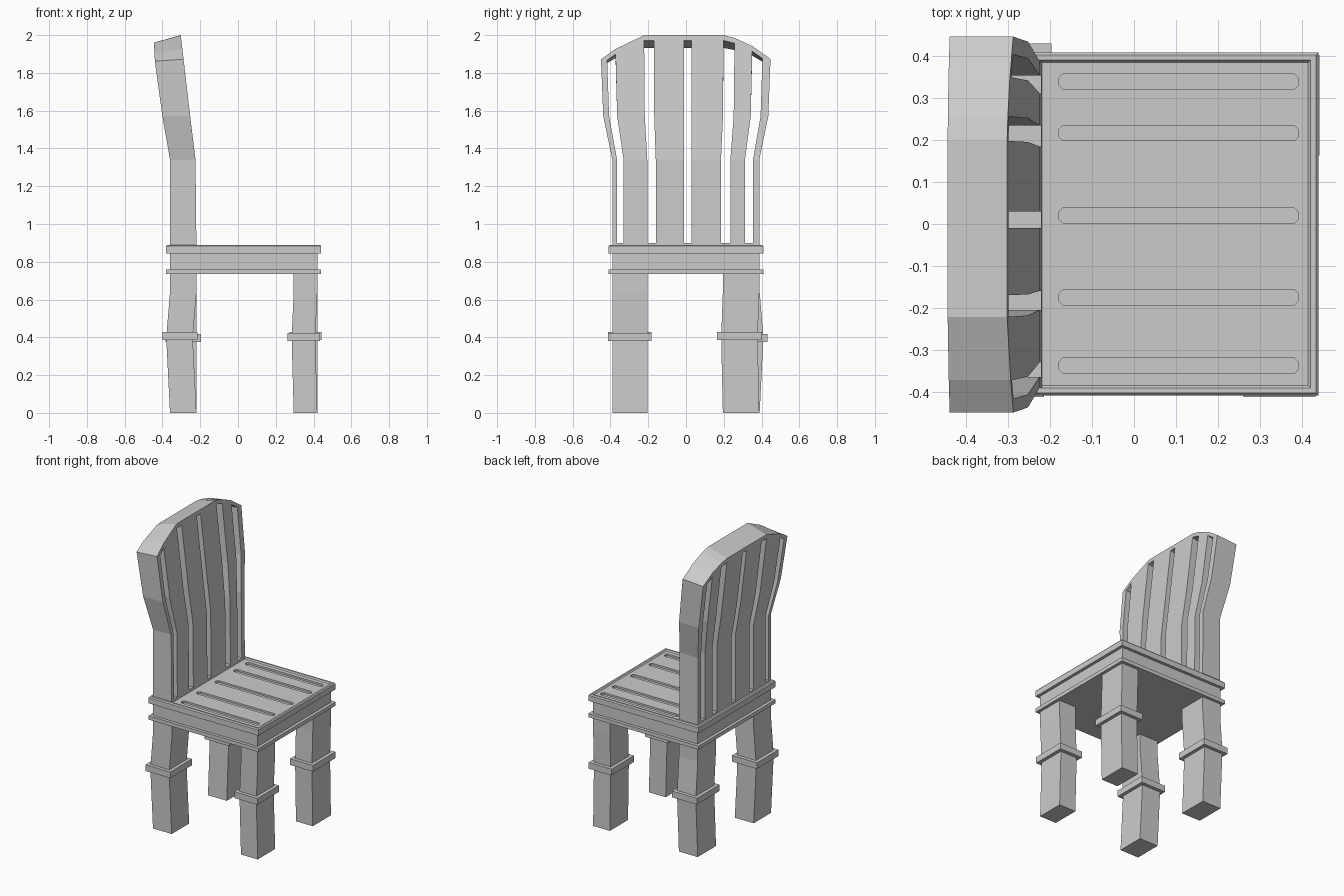
import bpy, bmesh

if "Cube" in bpy.data.objects:
    bpy.data.objects.remove(bpy.data.objects["Cube"])


def finish(name, bm):
    bmesh.ops.remove_doubles(bm, verts=bm.verts, dist=1e-5)
    bmesh.ops.recalc_face_normals(bm, faces=bm.faces)
    me = bpy.data.meshes.new(name)
    bm.to_mesh(me)
    bm.free()
    ob = bpy.data.objects.new(name, me)
    bpy.context.collection.objects.link(ob)
    return ob


def loft(name, rings):
    """Skin a stack of closed rings and cap both ends."""
    bm = bmesh.new()
    vs = [[bm.verts.new(p) for p in r] for r in rings]
    n = len(rings[0])
    for a, b in zip(vs, vs[1:]):
        for i in range(n):
            j = (i + 1) % n
            bm.faces.new((a[i], a[j], b[j], b[i]))
    bm.faces.new(vs[0][::-1])
    bm.faces.new(vs[-1])
    return finish(name, bm)


def rect(x0, x1, y0, y1, z, off=0.0, cut=0.0):
    """Rectangle at height z, grown by off, with optional cut corners."""
    x0, x1, y0, y1 = x0 - off, x1 + off, y0 - off, y1 + off
    if not cut:
        return [(x0, y0, z), (x1, y0, z), (x1, y1, z), (x0, y1, z)]
    c = cut
    return [(x0 + c, y0, z), (x1 - c, y0, z), (x1, y0 + c, z), (x1, y1 - c, z),
            (x1 - c, y1, z), (x0 + c, y1, z), (x0, y1 - c, z), (x0, y0 + c, z)]


def interp(pts, t):
    for (a, va), (b, vb) in zip(pts, pts[1:]):
        if t <= b:
            return va + (vb - va) * max(0.0, (t - a) / (b - a))
    return pts[-1][1]


# Seat with two raised rims and a slightly sunken top panel
steps = [(.02, .735), (.02, .76), (0, .76), (0, .845), (.02, .845),
         (.02, .883), (.014, .89), (.002, .89), (-.004, .882)]
seat = loft("seat", [rect(-.36, .42, -.39, .39, z, o) for o, z in steps])

# Grooves in the seat
for k, y in enumerate((-.338, -.175, .02, .217, .34)):
    cutter = loft("groove_cutter", [rect(-.18, .393, y - .018, y + .018, z, 0, .01)
                                    for z in (.87, .92)])
    cutter.hide_render = True
    cutter.hide_set(True)
    mod = seat.modifiers.new("groove_%d" % k, "BOOLEAN")
    mod.operation, mod.solver, mod.object = "DIFFERENCE", "EXACT", cutter

# Legs bent a little at the knee, each with a band
legs = {  # x range, y range, knee shift, band height
    "rear_leg_right": (-.36, -.22, -.39, -.205, -.018, 0, .385),
    "rear_leg_left": (-.36, -.22, .195, .39, 0, .018, .375),
    "front_leg_right": (.295, .42, -.39, -.205, -.01, 0, .38),
    "front_leg_left": (.295, .42, .195, .388, 0, -.008, .385),
}
for name, (x0, x1, y0, y1, dx, dy, zb) in legs.items():
    knee = (x0 + dx, x1 + dx, y0 + dy, y1 + dy)
    loft(name, [rect(x0, x1, y0, y1, 0), rect(*knee, .36), rect(*knee, .42),
                rect(x0, x1, y0, y1, .64), rect(x0, x1, y0, y1, .74)])
    loft(name + "_band", [rect(*knee, z, .023) for z in (zb, zb + .042)])

# Slatted backrest: flared grid of columns and rows, slots left open
COLS = [-.39, -.365, -.33, -.205, -.16, -.01, .03, .185, .235, .312, .355, .388]
SLOTS = {1, 3, 5, 7, 9}
FLARE = [(1.34, 0), (1.57, .048), (1.87, .06)]
FACE_X = [[(.87, -.22), (1.34, -.225), (1.57, -.253), (2.0, -.303)],
          [(.87, -.36), (1.34, -.36), (1.57, -.40), (1.86, -.44), (1.96, -.445)]]
TOP = [[(.22, 2.0), (.34, 1.95), (.45, 1.872)],
       [(.22, 1.96), (.34, 1.925), (.45, 1.862)]]


def back_point(side, i, j):
    y0 = COLS[i]
    y_top = y0 + .06 * abs(y0) * y0 / .39 ** 2
    top = interp(TOP[side], abs(y_top))
    z = (.87, .90, 1.34, 1.57, top - .028, top)[j]
    y = y0 + interp(FLARE, z) * abs(y0) * y0 / .39 ** 2
    return (interp(FACE_X[side], z), y, z)


def solid(i, j):
    if not (0 <= i < len(COLS) - 1 and 0 <= j < 5):
        return False
    return not (i in SLOTS and 1 <= j <= 3)


bm = bmesh.new()
grid = [[[bm.verts.new(back_point(s, i, j)) for j in range(6)]
         for i in range(len(COLS))] for s in (0, 1)]
for i in range(len(COLS) - 1):
    for j in range(5):
        if not solid(i, j):
            continue
        for g in grid:
            bm.faces.new((g[i][j], g[i + 1][j], g[i + 1][j + 1], g[i][j + 1]))
        walls = [((i - 1, j), (i, j), (i, j + 1)), ((i + 1, j), (i + 1, j), (i + 1, j + 1)),
                 ((i, j - 1), (i, j), (i + 1, j)), ((i, j + 1), (i, j + 1), (i + 1, j + 1))]
        for near, (a, b), (c, d) in walls:
            if not solid(*near):
                bm.faces.new((grid[0][a][b], grid[0][c][d], grid[1][c][d], grid[1][a][b]))
finish("slatted_backrest", bm)
